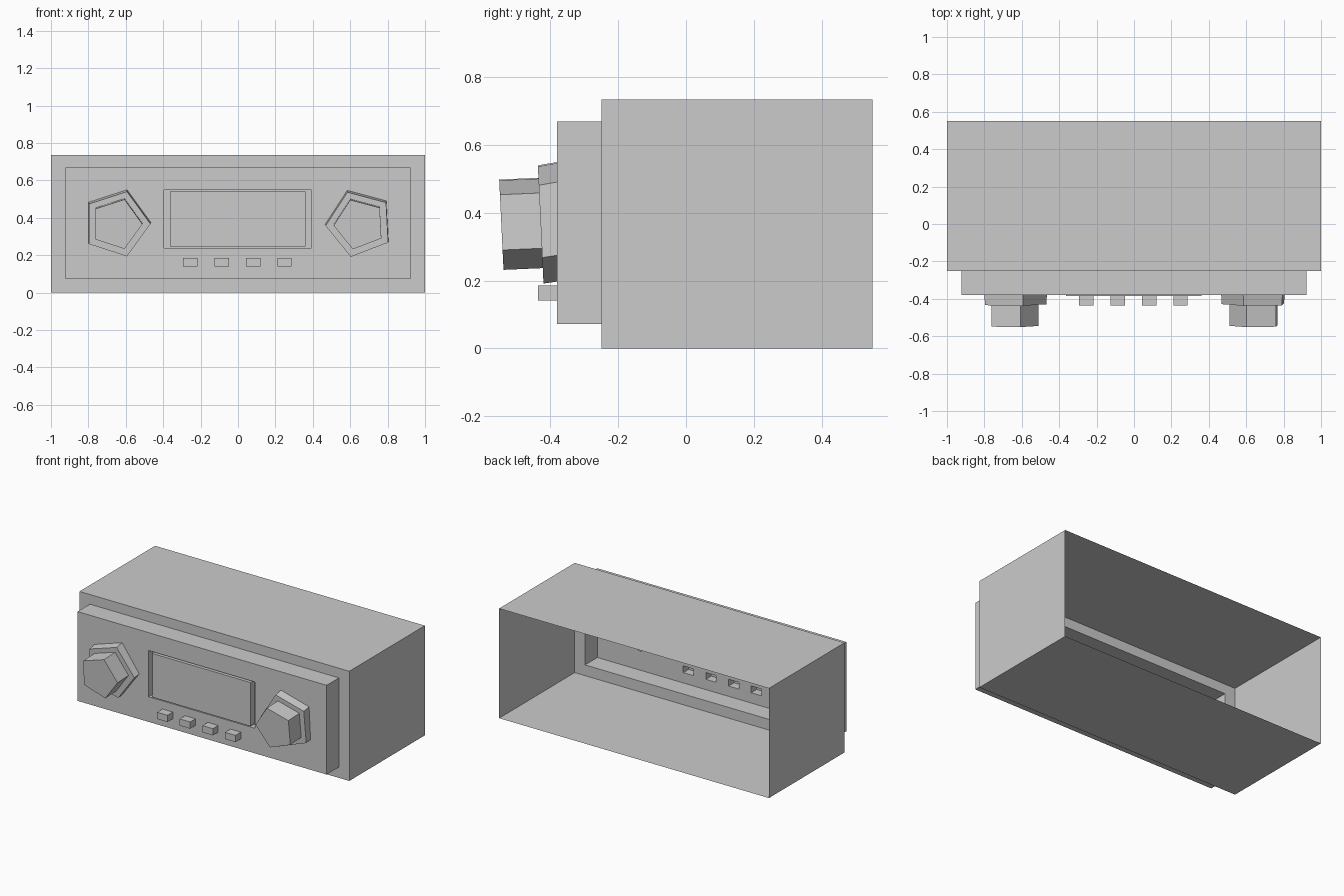
import bpy, bmesh
from math import cos, sin, radians

if "Cube" in bpy.data.objects:
    bpy.data.objects.remove(bpy.data.objects["Cube"])

FACE_Y = -0.38   # plane of the control panel
holes = []       # outlines cut through the control panel


def rect(x0, x1, z0, z1, y):
    return [(x0, y, z0), (x1, y, z0), (x1, y, z1), (x0, y, z1)]


def pentagon(cx, cz, r, phase, y, tilt=0.0):
    pts = []
    for i in range(5):
        a = radians(phase + 72 * i)
        dz = r * sin(a)
        pts.append((cx + r * cos(a), y - tilt * dz, cz + dz))
    return pts


def finish(name, bm):
    me = bpy.data.meshes.new(name)
    bm.to_mesh(me)
    bm.free()
    ob = bpy.data.objects.new(name, me)
    bpy.context.collection.objects.link(ob)
    return ob


def loft(name, rings, cap=True):
    """Skin successive outlines running from the back to the front."""
    bm = bmesh.new()
    loops = [[bm.verts.new(p) for p in ring] for ring in rings]
    n = len(rings[0])
    for a, b in zip(loops, loops[1:]):
        for i in range(n):
            j = (i + 1) % n
            bm.faces.new((a[j], a[i], b[i], b[j]))
    if cap:
        bm.faces.new(loops[-1])
    return finish(name, bm)


# Housing: open at the back, stepped in towards the panel
panel = rect(-0.923, 0.923, 0.072, 0.67, FACE_Y)
loft("housing", [
    rect(-1, 1, 0, 0.735, 0.55),
    rect(-1, 1, 0, 0.735, -0.25),
    rect(-0.923, 0.923, 0.072, 0.67, -0.25),
    panel], cap=False)

# Display: narrow groove around a slightly raised screen
s_out = (-0.396, 0.392, 0.24, 0.55)
s_in = (-0.364, 0.362, 0.248, 0.541)
holes.append(rect(*s_out, FACE_Y))
loft("display", [holes[-1], rect(*s_out, -0.34),
                 rect(*s_in, -0.34), rect(*s_in, -0.386)])

# Push buttons
for i in range(4):
    x = -0.294 + 0.168 * i
    b = (x, x + 0.077, 0.141, 0.186)
    holes.append(rect(*b, FACE_Y))
    loft(f"button_{i + 1}", [holes[-1], rect(*b, -0.437)])

# Five-sided knobs with wide collars, tipped slightly downwards
for name, cx, phase in (("left_knob", -0.65, 0), ("right_knob", 0.65, 39)):
    t = 0.048
    holes.append(pentagon(cx, 0.375, 0.184, phase, FACE_Y))
    loft(name, [holes[-1],
                pentagon(cx, 0.367, 0.182, phase, -0.429, t),
                pentagon(cx, 0.371, 0.139, phase, -0.429, t),
                pentagon(cx, 0.366, 0.139, phase, -0.545, t)])

# Control panel with openings behind every control
bm = bmesh.new()
for outline in [panel] + holes:
    vs = [bm.verts.new(p) for p in outline]
    for i in range(len(vs)):
        bm.edges.new((vs[i - 1], vs[i]))
bmesh.ops.triangle_fill(bm, edges=bm.edges[:], use_beauty=True,
                        use_dissolve=False, normal=(0, -1, 0))
finish("control_panel", bm)
